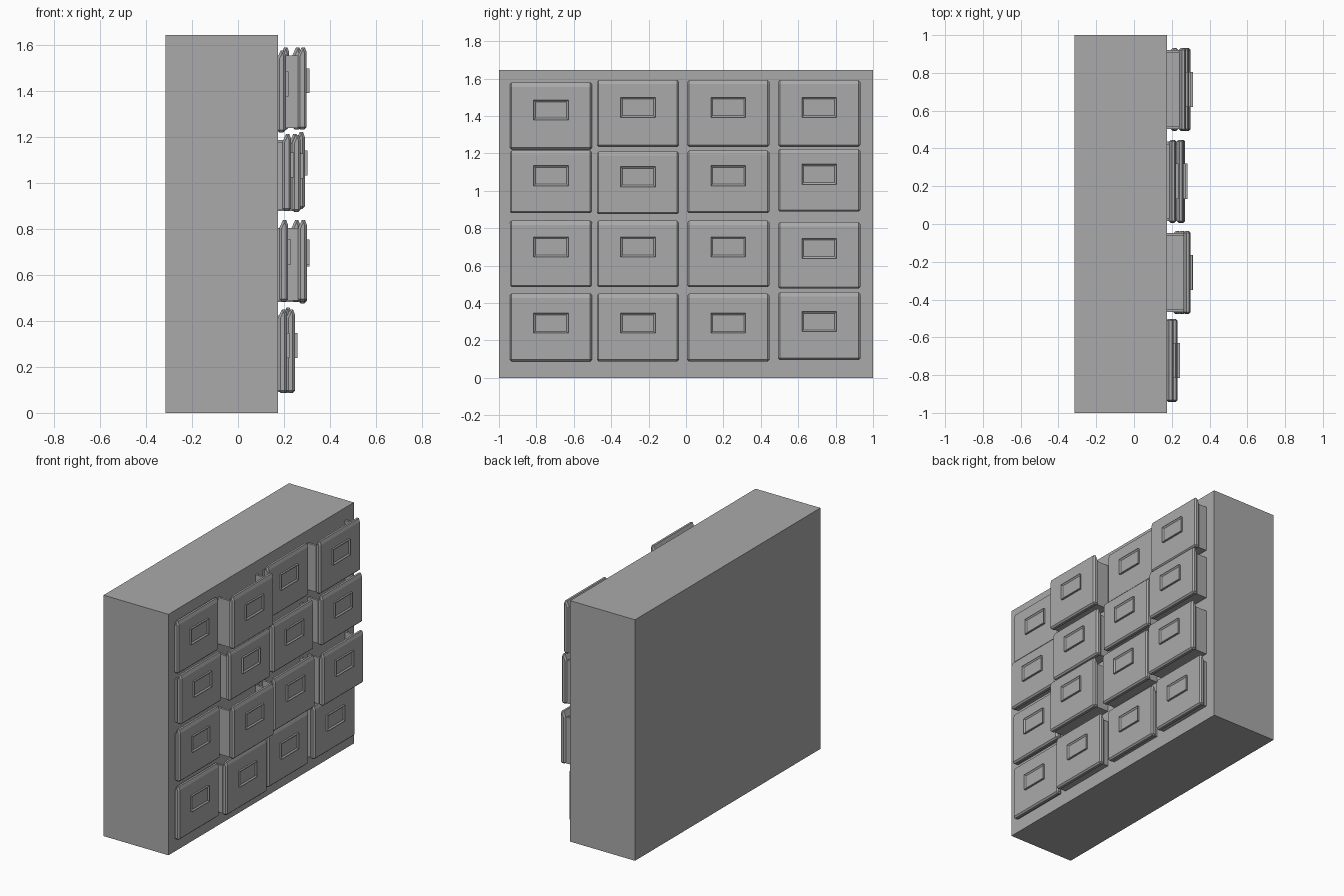
import bpy
import bmesh
from mathutils import Matrix, Vector

if "Cube" in bpy.data.objects:
    bpy.data.objects.remove(bpy.data.objects["Cube"])

grey = bpy.data.materials.new("plain grey")
grey.use_nodes = True
grey.diffuse_color = (0.4, 0.4, 0.4, 1)
grey.node_tree.nodes["Principled BSDF"].inputs["Base Color"].default_value = (0.4, 0.4, 0.4, 1)


def add_box(bm, low, high):
    low, high = Vector(low), Vector(high)
    matrix = Matrix.Translation((low + high) / 2) @ Matrix.Diagonal((high - low).to_4d())
    return bmesh.ops.create_cube(bm, size=1, matrix=matrix)["verts"]


def finish(bm, name):
    bmesh.ops.recalc_face_normals(bm, faces=bm.faces)
    mesh = bpy.data.meshes.new(name)
    bm.to_mesh(mesh)
    bm.free()
    mesh.materials.append(grey)
    obj = bpy.data.objects.new(name, mesh)
    bpy.context.collection.objects.link(obj)
    return obj


FACE = 0.175      # front plane of the cabinet
HALF = 0.22       # half width of a drawer front
WALL = 0.015


def drawer_front(tag, x, y, bottom, top):
    """Upright panel with a raised, chamfered lip along the top."""
    profile = [(x - 0.038, bottom), (x, bottom), (x, top - 0.022), (x - 0.008, top),
               (x - 0.022, top), (x - 0.038, top - 0.035)]
    bm = bmesh.new()
    face = bm.faces.new([bm.verts.new((px, y - HALF, pz)) for px, pz in profile])
    side = bmesh.ops.extrude_face_region(bm, geom=[face])["geom"]
    bmesh.ops.translate(bm, vec=(0, 2 * HALF, 0),
                        verts=[v for v in side if isinstance(v, bmesh.types.BMVert)])
    obj = finish(bm, "drawer_front_" + tag)
    bevel = obj.modifiers.new("edge chamfer", "BEVEL")
    bevel.width = 0.01
    bevel.segments = 1
    bevel.limit_method = "ANGLE"
    bevel.angle_limit = 1.4


def drawer_box(tag, x, y, bottom, top):
    """Open tray behind the front: a floor and two side walls."""
    back, front, half = FACE - 0.015, x - 0.02, HALF - 0.01
    bm = bmesh.new()
    add_box(bm, (back, y - half, bottom), (front, y + half, bottom + WALL))
    for side in (-1, 1):
        ys = sorted((y + side * half, y + side * (half - WALL)))
        add_box(bm, (back, ys[0], bottom), (front, ys[1], top))
    finish(bm, "drawer_box_" + tag)


def label_holder(tag, x, y, z):
    """Rectangular plate with a recessed middle."""
    bm = bmesh.new()
    add_box(bm, (x - 0.005, y - 0.093, z - 0.054), (x + 0.012, y + 0.093, z + 0.054))
    bm.normal_update()
    face = max(bm.faces, key=lambda f: f.calc_center_median().x)
    bmesh.ops.inset_region(bm, faces=[face], thickness=0.014)
    bmesh.ops.translate(bm, vec=(-0.008, 0, 0), verts=face.verts)
    finish(bm, "label_holder_" + tag)


# Cabinet body
bm = bmesh.new()
add_box(bm, (-0.315, -1, 0), (FACE, 1, 1.645))
finish(bm, "cabinet_body")

# Drawers: bottom, top and label height of each row, then how far each one is pulled out
columns = (-0.722, -0.257, 0.226, 0.712)
rows = [
    (0.087, 0.45, 0.293, (0.038, 0.073, 0.05, 0.058)),
    (0.485, 0.84, 0.70, (0.043, 0.125, 0.096, 0.125)),
    (0.88, 1.215, 1.08, (0.056, 0.098, 0.088, 0.116)),
    (1.235, 1.592, 1.446, (0.033, 0.124, 0.048, 0.1)),
]
nudges = {(0, 3): 0.008, (1, 3): -0.008, (2, 3): 0.008, (2, 1): -0.005, (3, 0): -0.014}

for r, (bottom, top, label, pulls) in enumerate(rows):
    for c, (y, pull) in enumerate(zip(columns, pulls)):
        tag = f"row{r + 1}_column{c + 1}"
        dz = nudges.get((r, c), 0)
        x = FACE + pull
        drawer_front(tag, x, y, bottom + dz, top + dz)
        drawer_box(tag, x, y, bottom + dz + 0.005, top + dz - 0.035)
        label_holder(tag, x, y, label + dz)
